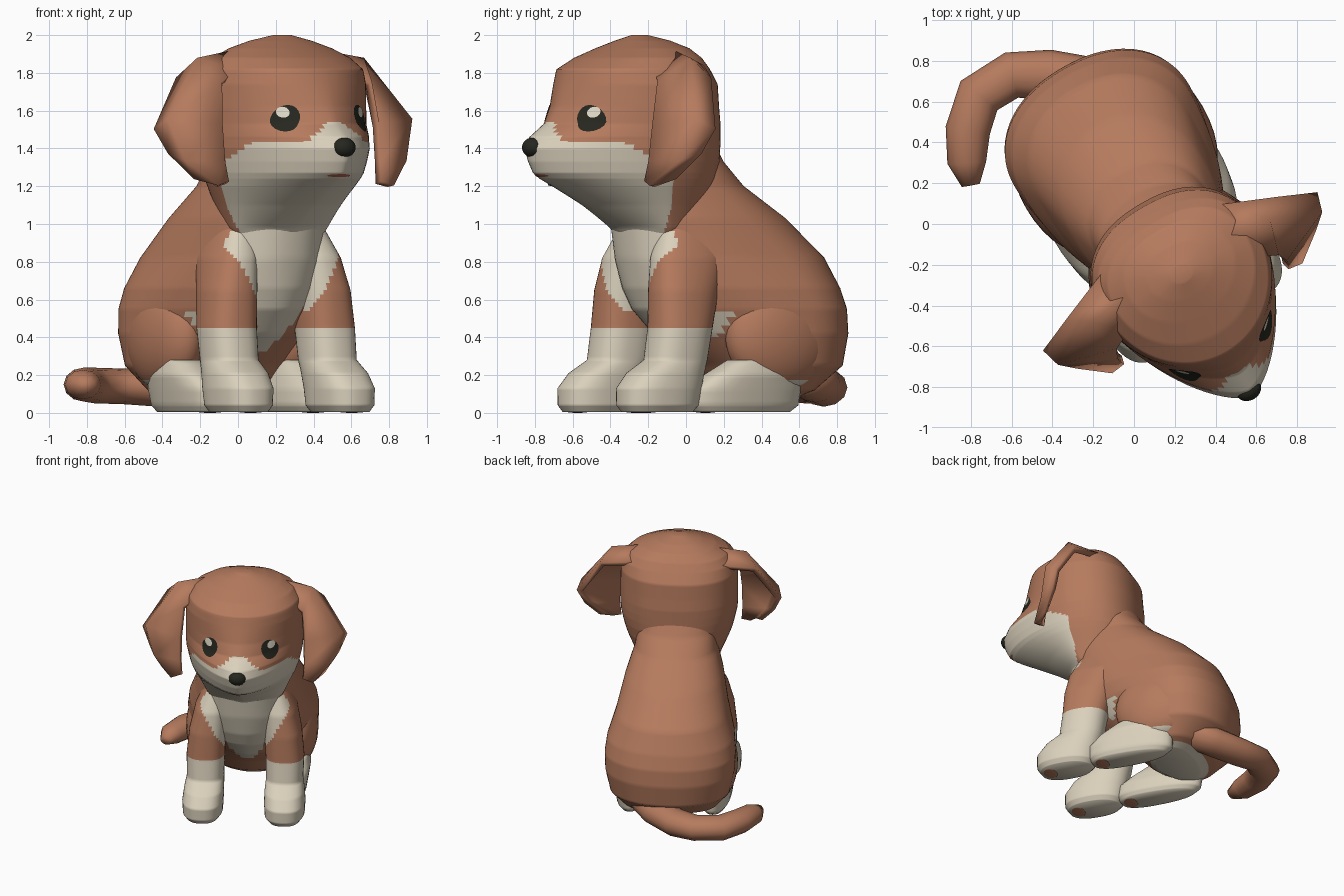
import bpy, bmesh, math
from mathutils import Vector, Matrix
from mathutils.bvhtree import BVHTree

if "Cube" in bpy.data.objects:
    bpy.data.objects.remove(bpy.data.objects["Cube"])

# The pup is built facing -y and symmetric about x = 0, then turned 30 degrees
TURN = Matrix.Rotation(math.radians(30), 4, 'Z') @ Matrix.Translation((0.08, 0, 0))
COLOURS = {"brown_fur": (0.46, 0.195, 0.11), "cream_fur": (0.70, 0.63, 0.50),
           "black": (0.02, 0.02, 0.014), "eye_white": (0.75, 0.70, 0.58),
           "mouth_red": (0.42, 0.12, 0.07)}
MATS = []
for name, c in COLOURS.items():
    m = bpy.data.materials.new(name)
    m.diffuse_color = (*c, 1)
    m.use_nodes = True
    m.node_tree.nodes["Principled BSDF"].inputs["Base Color"].default_value = m.diffuse_color
    MATS.append(m)
BROWN, CREAM, BLACK, WHITE, RED = range(5)


def finish(name, bm, paint):
    """Colour the faces by a rule (or one index), turn the part and link it."""
    bmesh.ops.recalc_face_normals(bm, faces=bm.faces)
    for f in bm.faces:
        f.smooth = True
        f.material_index = paint(f.calc_center_median()) if callable(paint) else paint
    me = bpy.data.meshes.new(name)
    bm.to_mesh(me)
    bm.free()
    for m in MATS:
        me.materials.append(m)
    me.transform(TURN)
    ob = bpy.data.objects.new(name, me)
    bpy.context.collection.objects.link(ob)
    return ob


def skin(rings):
    """Closed surface through rings of points."""
    bm = bmesh.new()
    vs = [[bm.verts.new(p) for p in r] for r in rings]
    n = len(vs[0])
    for a, b in zip(vs, vs[1:]):
        for i in range(n):
            bm.faces.new((a[i], a[(i + 1) % n], b[(i + 1) % n], b[i]))
    bm.faces.new(vs[0])
    bm.faces.new(vs[-1])
    return bm


def ramp(z, z0, z1, a, b):
    return a + (b - a) * min(max((z - z0) / (z1 - z0), 0), 1)


def slices(rows, cx=0, ef=lambda z: 0.8, eb=0.9, segs=80, sub=9):
    """Loft level slices: z, front y, back y, half width, y of widest, (centre x)."""
    rings = []
    for k in range((len(rows) - 1) * sub + 1):
        i = min(k // sub, len(rows) - 2)
        t = k / sub - i
        r = [a + (b - a) * t for a, b in zip(rows[i], rows[i + 1])]
        z, yf, yb, w, ym = r[:5]
        x0 = r[5] * cx if cx else 0
        ring = []
        for j in range(segs):
            s, c = math.sin(2 * math.pi * j / segs), math.cos(2 * math.pi * j / segs)
            e = eb if c > 0 else ef(z)
            x = math.copysign(abs(s) ** e, s) * w
            y = ym + ((yb if c > 0 else yf) - ym) * abs(c) ** e
            ring.append((x0 + x, y, z))
        rings.append(ring)
    return skin(rings)


def ball(name, centre, radii, paint):
    bm = bmesh.new()
    bmesh.ops.create_uvsphere(bm, u_segments=28, v_segments=20, radius=1)
    bm.transform(Matrix.Translation(centre) @ Matrix.Diagonal((*radii, 1)))
    return finish(name, bm, paint)


# Cream bib running from the throat to a point between the legs
def bib(c):
    upper = c.y < -0.29 and abs(c.x) < min(0.30 + (c.z - 0.8) * 0.55, 0.38)
    return upper or (c.y < -0.08 and abs(c.x) < min((c.z - 0.24) * 0.5, 0.13))


def torso_paint(c):
    belly = c.z < 0.54 and c.y < -0.12 + 0.25 * c.z and abs(c.x) > 0.25
    return CREAM if bib(c) or belly or c.z < 0.1 else BROWN


# Torso: wide seated rump leaning forward into the neck
finish("torso", slices([
    (0.07, 0.22, 0.52, 0.26, 0.40), (0.12, 0.14, 0.65, 0.36, 0.42), (0.25, 0.02, 0.815, 0.455, 0.45),
    (0.42, -0.22, 0.84, 0.49, 0.46), (0.55, -0.34, 0.83, 0.495, 0.45), (0.66, -0.39, 0.795, 0.48, 0.41),
    (0.82, -0.43, 0.72, 0.425, 0.32), (1.03, -0.46, 0.50, 0.37, 0.10), (1.20, -0.46, 0.25, 0.31, -0.05),
    (1.33, -0.44, 0.12, 0.29, -0.10), (1.50, -0.40, 0.02, 0.26, -0.15)],
    ef=lambda z: ramp(z, 0.4, 0.8, 1.2, 0.9), eb=0.92), torso_paint)


# Head: flat brow, broad tapering muzzle, jaw sloping back to the throat
def head_paint(c):
    edge = min(1.435, 1.29 + 0.5 * (-0.35 - c.y))
    if c.y < -0.6:
        edge = max(edge, min(1.535, 1.57 - 0.75 * abs(c.x)))
    return CREAM if c.y < -0.33 and c.z < edge else BROWN


head_bm = slices([
    (0.90, -0.40, -0.08, 0.24, -0.28), (0.98, -0.47, -0.03, 0.29, -0.30), (1.10, -0.66, 0.02, 0.34, -0.33),
    (1.20, -0.85, 0.05, 0.385, -0.35), (1.24, -0.93, 0.06, 0.40, -0.35), (1.27, -0.97, 0.06, 0.41, -0.35),
    (1.33, -1.00, 0.07, 0.425, -0.35), (1.40, -1.02, 0.07, 0.44, -0.35), (1.46, -0.99, 0.07, 0.445, -0.35),
    (1.53, -0.89, 0.07, 0.445, -0.35), (1.62, -0.84, 0.06, 0.445, -0.35), (1.74, -0.80, 0.05, 0.44, -0.34),
    (1.82, -0.775, 0.00, 0.42, -0.33), (1.88, -0.67, -0.04, 0.37, -0.32), (1.93, -0.55, -0.09, 0.28, -0.32),
    (1.97, -0.45, -0.18, 0.17, -0.32), (2.00, -0.37, -0.29, 0.05, -0.33)],
    ef=lambda z: ramp(z, 1.45, 1.8, 1.33, 1.0), eb=0.85)
bmesh.ops.recalc_face_normals(head_bm, faces=head_bm.faces)
head_tree = BVHTree.FromBMesh(head_bm)
finish("head", head_bm, head_paint)


def face_patch(name, cx, cz, rx, rz, lift, colour, slant=0.0):
    """Thin oval plate draped on the front of the head."""
    bm = bmesh.new()

    def drop(x, z):
        hit = head_tree.ray_cast(Vector((x, -2, z)), Vector((0, 1, 0)))[0]
        return bm.verts.new((x, hit.y - lift, z))

    mid, prev, n = drop(cx, cz), None, 20
    for k in (1 / 3, 2 / 3, 1):
        ring = []
        for i in range(n):
            a = 2 * math.pi * i / n
            x = rx * k * math.cos(a)
            ring.append(drop(cx + x, cz + rz * k * math.sin(a) + slant * x))
        for i in range(n):
            j = (i + 1) % n
            bm.faces.new((prev[i], ring[i], ring[j], prev[j]) if prev else (mid, ring[i], ring[j]))
        prev = ring
    finish(name, bm, colour)


# Nose and mouth
ball("nose", (0, -0.985, 1.405), (0.064, 0.052, 0.052), BLACK)
face_patch("mouth", 0, 1.256, 0.07, 0.008, 0.004, RED)

# Ears: folded flap from root to tip, each row front / middle / back edge
EAR = [[(.34, -.42, 1.80), (.26, -.28, 1.90), (.33, -.14, 1.82)],
       [(.45, -.47, 1.74), (.50, -.31, 1.86), (.58, -.24, 1.76)],
       [(.47, -.51, 1.52), (.73, -.40, 1.55), (.755, -.31, 1.50)],
       [(.47, -.53, 1.33), (.66, -.46, 1.34), (.70, -.36, 1.38)],
       [(.46, -.55, 1.22), (.53, -.56, 1.20), (.60, -.46, 1.25)]]

for s, side in ((1, "right"), (-1, "left")):
    face_patch("eye_" + side, s * 0.228, 1.56, 0.062, 0.068, 0.005, BLACK, -0.3 * s)
    face_patch("eye_glint_" + side, s * 0.238, 1.592, 0.028, 0.029, 0.009, WHITE)

    bm = bmesh.new()
    grid = [[bm.verts.new((s * x, y, z)) for x, y, z in row] for row in EAR]
    for a, b in zip(grid, grid[1:]):
        for i in range(2):
            q = (a[i], a[i + 1], b[i + 1], b[i])
            bm.faces.new(q if s < 0 else q[::-1])
    ear = finish("ear_" + side, bm, BROWN)
    solid = ear.modifiers.new("thickness", 'SOLIDIFY')
    solid.thickness = 0.045
    solid.offset = 0

    # Front leg with its paw, cream sock below
    finish("front_leg_" + side, slices([
        (0.005, -0.60, -0.20, 0.125, -0.40, 0.31), (0.04, -0.625, -0.17, 0.15, -0.40, 0.31),
        (0.13, -0.625, -0.15, 0.155, -0.40, 0.31), (0.21, -0.56, -0.13, 0.15, -0.36, 0.305),
        (0.28, -0.45, -0.11, 0.14, -0.29, 0.30), (0.45, -0.425, -0.08, 0.145, -0.26, 0.30),
        (0.65, -0.415, -0.03, 0.14, -0.24, 0.285), (0.82, -0.39, 0.04, 0.13, -0.18, 0.255),
        (0.98, -0.32, 0.04, 0.10, -0.14, 0.21), (1.08, -0.25, 0.00, 0.06, -0.12, 0.20)], cx=s, segs=40),
        lambda c: CREAM if c.z < 0.45 or bib(c) else BROWN)

    # Hind leg: round thigh over a long cream foot
    ball("thigh_" + side, (s * 0.34, 0.33, 0.41), (0.16, 0.32, 0.29),
         lambda c: CREAM if c.z < 0.17 else BROWN)
    finish("hind_foot_" + side, slices([
        (0.005, -0.18, 0.40, 0.10, 0.05, 0.315), (0.04, -0.21, 0.45, 0.12, 0.05, 0.315),
        (0.13, -0.21, 0.46, 0.125, 0.08, 0.325), (0.20, -0.12, 0.43, 0.12, 0.12, 0.34),
        (0.28, 0.02, 0.36, 0.09, 0.18, 0.345)], cx=s, segs=32, sub=4), CREAM)

    # Brown pads under the paws
    for part, x, y in (("front", 0.31, -0.53), ("hind", 0.315, -0.11)):
        ball(part + "_pad_" + side, (s * x, y, 0.006), (0.07, 0.05, 0.006), BROWN)

# Tail: sweeps round to the left, laid on the ground (path in final position)
path = [(0.0, .60, .22, .13), (-.22, .69, .16, .13), (-.42, .73, .135, .125), (-.60, .73, .14, .115),
        (-.76, .63, .145, .115), (-.815, .46, .15, .11), (-.82, .30, .15, .095), (-.80, .19, .145, .045)]
inv = TURN.inverted()
rings = []
for i, (x, y, z, r) in enumerate(path):
    a, b = Vector(path[max(i - 1, 0)][:3]), Vector(path[min(i + 1, len(path) - 1)][:3])
    t = (b - a).normalized()
    out = t.cross(Vector((0, 0, 1))).normalized()
    up = out.cross(t)
    rings.append([inv @ (Vector((x, y, z)) + r * (math.cos(k * math.pi / 6) * out
                  + 0.82 * math.sin(k * math.pi / 6) * up)) for k in range(12)])
finish("tail", skin(rings), BROWN)
